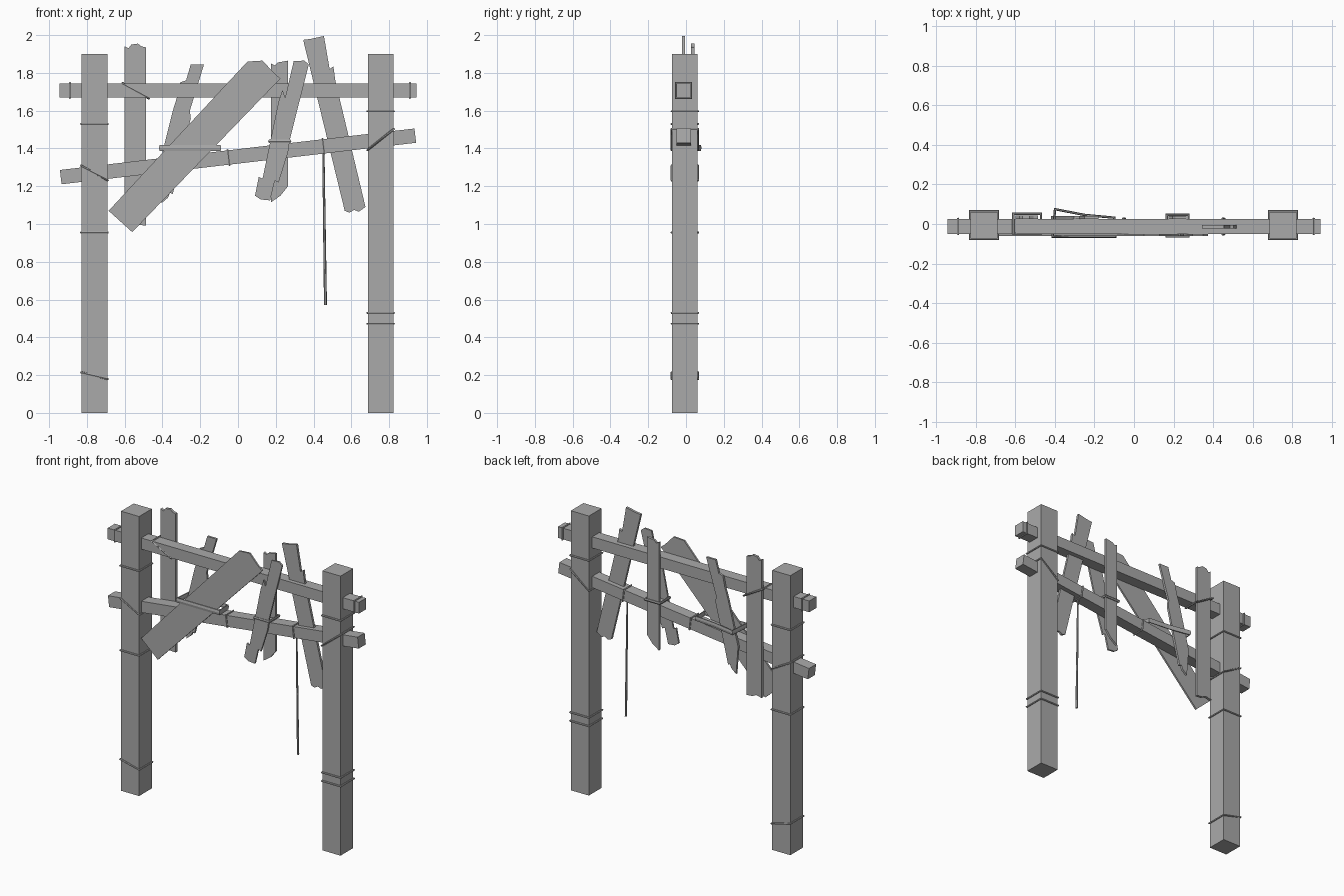
import bpy, bmesh, math
from mathutils import Matrix, Vector

cube = bpy.data.objects.get("Cube")
if cube:
    bpy.data.objects.remove(cube, do_unlink=True)

grey = bpy.data.materials.new("weathered grey")
grey.use_nodes = True
grey.diffuse_color = (0.4, 0.4, 0.4, 1)
grey.node_tree.nodes["Principled BSDF"].inputs["Base Color"].default_value = (0.4, 0.4, 0.4, 1)

CY = -0.006      # depth centre of the posts
BY = -0.012      # depth centre of the beams
POST, BEAM, ROPE = 0.068, 0.038, 0.006


def finish(name, bm):
    bmesh.ops.recalc_face_normals(bm, faces=bm.faces)
    mesh = bpy.data.meshes.new(name)
    bm.to_mesh(mesh)
    bm.free()
    mesh.materials.append(grey)
    obj = bpy.data.objects.new(name, mesh)
    bpy.context.collection.objects.link(obj)
    return obj


def box(name, centre, size, tilt=0):
    bm = bmesh.new()
    bmesh.ops.create_cube(bm, size=1)
    bm.transform(Matrix.Translation(centre) @ Matrix.Rotation(-tilt, 4, 'Y')
                 @ Matrix.Diagonal((*size, 1)))
    return finish(name, bm)


def plank(name, outline, y0, y1):
    """Extrude a front outline (x, z) from depth y0 to y1."""
    bm = bmesh.new()
    face = bm.faces.new([bm.verts.new((x, y0, z)) for x, z in outline])
    ext = bmesh.ops.extrude_face_region(bm, geom=[face], use_keep_orig=True)
    verts = [v for v in ext["geom"] if isinstance(v, bmesh.types.BMVert)]
    bmesh.ops.translate(bm, vec=(0, y1 - y0, 0), verts=verts)
    return finish(name, bm)


def rope_loop(name, path, place, slope=0, stretch=1):
    """Closed six-sided rope along a flat path, sheared by slope along its x."""
    bm = bmesh.new()
    pts = [Vector(p) for p in path]
    rings = []
    for i, p in enumerate(pts):
        a = (p - pts[i - 1]).normalized()
        b = (pts[(i + 1) % len(pts)] - p).normalized()
        na, nb = Vector((a.y, -a.x)), Vector((b.y, -b.x))
        out = (na + nb) / (1 + na.dot(nb))
        ring = []
        for k in range(6):
            t = k * math.pi / 3
            q = p + out * ROPE * math.cos(t)
            ring.append(bm.verts.new((q.x, q.y, slope * p.x + stretch * ROPE * math.sin(t))))
        rings.append(ring)
    for i, ring in enumerate(rings):
        nxt = rings[(i + 1) % len(rings)]
        for k in range(6):
            j = (k + 1) % 6
            bm.faces.new((ring[k], nxt[k], nxt[j], ring[j]))
    bm.transform(place)
    return finish(name, bm)


def rect(hx, hy):
    return [(-hx, -hy), (hx, -hy), (hx, hy), (-hx, hy)]


# Posts
LX, RX = -0.76, 0.755
for side, x in (("right", LX), ("left", RX)):
    box(side + "_post", (x, CY, 0.95), (2 * POST, 2 * POST, 1.9))

# Crossbeams
TILT = math.atan2(0.22, 1.88)
box("upper_beam", (0, BY, 1.707), (1.89, 2 * BEAM, 2 * BEAM))
box("lower_beam", (0, BY, 1.358), (1.89, 2 * BEAM, 2 * BEAM), TILT)

# Broken planks behind the beams
BACK = BY + BEAM
plank("upright_back_plank",
      [(-0.6, 1.0), (-0.56, 1.01), (-0.53, 0.995), (-0.487, 0.992), (-0.487, 1.935),
       (-0.51, 1.94), (-0.53, 1.955), (-0.565, 1.95), (-0.58, 1.93), (-0.6, 1.94)],
      BACK, BACK + 0.018)
plank("leaning_back_plank",
      [(-0.405, 1.11), (-0.37, 1.14), (-0.36, 1.165), (-0.345, 1.16), (-0.25, 1.56),
       (-0.255, 1.6), (-0.18, 1.845), (-0.25, 1.845), (-0.275, 1.76), (-0.305, 1.75),
       (-0.32, 1.68), (-0.345, 1.6), (-0.42, 1.3)],
      BACK, BACK + 0.015)
plank("short_back_plank",
      [(0.175, 1.115), (0.225, 1.15), (0.265, 1.2), (0.265, 1.865), (0.21, 1.855),
       (0.195, 1.84), (0.175, 1.85)],
      BACK, BACK + 0.015)

# Plank wedged through the beams
plank("wedged_plank",
      [(0.565, 1.07), (0.59, 1.06), (0.615, 1.075), (0.64, 1.065), (0.675, 1.09),
       (0.515, 1.76), (0.505, 1.835), (0.485, 1.82), (0.455, 1.995), (0.385, 1.98),
       (0.345, 1.975)],
      -0.022, -0.005)

# Planks across the front
FRONT = BY - BEAM
plank("wide_front_plank",
      [(-0.685, 1.07), (-0.56, 0.957), (0.225, 1.77), (0.19, 1.8), (0.13, 1.865), (0.05, 1.86)],
      FRONT - 0.012, FRONT)
plank("narrow_front_plank",
      [(0.09, 1.15), (0.12, 1.13), (0.17, 1.125), (0.195, 1.23), (0.215, 1.22),
       (0.265, 1.38), (0.275, 1.45), (0.375, 1.845), (0.35, 1.865), (0.295, 1.862),
       (0.25, 1.67), (0.235, 1.71), (0.215, 1.65), (0.13, 1.24), (0.11, 1.25)],
      FRONT - 0.012, FRONT)

# Rope loops around the posts: x, height, slope
around_post = rect(POST + 0.002, POST + 0.002)
for i, (x, z, slope) in enumerate([
        (LX, 1.53, 0), (LX, 1.27, -0.55), (LX, 0.955, 0), (LX, 0.197, -0.25),
        (RX, 1.597, 0), (RX, 1.447, 0.8), (RX, 0.53, 0), (RX, 0.472, 0)]):
    rope_loop(f"post_rope_{i + 1}", around_post, Matrix.Translation((x, CY, z)), slope)

# Rope loops around the beams: x, height, tilt
around_beam = rect(BEAM + 0.001, BEAM + 0.001)
for i, (x, z, tilt) in enumerate([
        (-0.89, 1.707, 0), (0.91, 1.707, 0), (-0.05, 1.352, TILT), (0.452, 1.411, TILT)]):
    rope_loop(f"beam_rope_{i + 1}", around_beam,
              Matrix.Translation((x, BY, z)) @ Matrix.Rotation(math.pi / 2 - tilt, 4, 'Y'))

# Lashings that tie planks to the beams
rope_loop("upright_lashing", rect(0.07, 0.05), Matrix.Translation((-0.541, 0.002, 1.705)), -0.58)
rope_loop("narrow_lashing", rect(0.055, 0.054), Matrix.Translation((0.221, -0.008, 1.438)), 0, 1.6)
rope_loop("wide_lashing",
          [(-0.412, -0.064), (-0.095, -0.064), (-0.1, 0.032), (-0.25, 0.046), (-0.4, 0.075)],
          Matrix.Translation((0, 0, 1.403)), 0, 3)

# Loose hanging rope
bm = bmesh.new()
bmesh.ops.create_cone(bm, cap_ends=True, segments=6, radius1=0.008, radius2=0.006, depth=1)
low, high = Vector((0.463, -0.016, 0.57)), Vector((0.452, -0.016, 1.38))
span = high - low
bm.transform(Matrix.Translation((low + high) / 2)
             @ span.to_track_quat('Z', 'Y').to_matrix().to_4x4()
             @ Matrix.Diagonal((1, 1, span.length, 1)))
finish("hanging_rope", bm)
